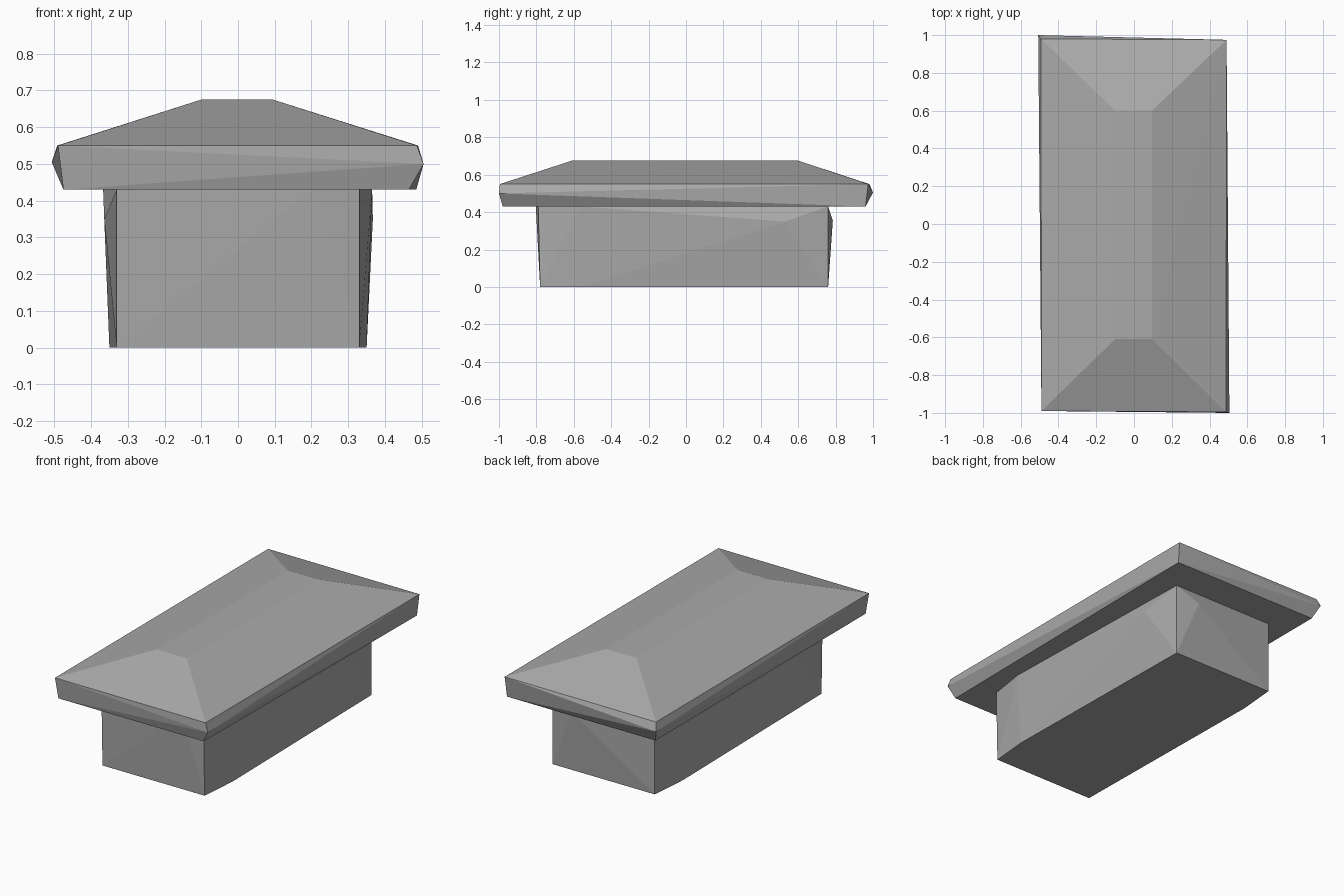
import bpy
import bmesh

if "Cube" in bpy.data.objects:
    bpy.data.objects.remove(bpy.data.objects["Cube"], do_unlink=True)

grey = bpy.data.materials.new("stone_grey")
grey.use_nodes = True
colour = (0.4, 0.4, 0.4, 1)
grey.diffuse_color = colour
grey.node_tree.nodes["Principled BSDF"].inputs["Base Color"].default_value = colour


def hull(name, points):
    """Faceted convex block wrapped around its corner points."""
    bm = bmesh.new()
    for p in points:
        bm.verts.new(p)
    result = bmesh.ops.convex_hull(bm, input=bm.verts)
    spare = {g for g in result["geom_interior"] + result["geom_unused"]
             if isinstance(g, bmesh.types.BMVert)}
    bmesh.ops.delete(bm, geom=list(spare), context="VERTS")
    bmesh.ops.recalc_face_normals(bm, faces=bm.faces)
    mesh = bpy.data.meshes.new(name)
    bm.to_mesh(mesh)
    bm.free()
    mesh.materials.append(grey)
    obj = bpy.data.objects.new(name, mesh)
    bpy.context.collection.objects.link(obj)
    return obj


def ring(corners, z):
    return [(x, y, z) for x, y in corners]


# Body: slightly flared block with worn, bulging sides
TOP = 0.43
body = ring([(0.33, -0.78), (0.35, -0.55), (0.33, 0.76),
             (-0.33, 0.76), (-0.35, 0.53), (-0.33, -0.78)], 0)
body += ring([(0.33, -0.79), (0.365, -0.57), (0.33, 0.76), (-0.33, 0.76),
              (-0.367, 0.55), (-0.33, -0.79), (0.2, -0.803)], TOP)
body += [(0.367, 0.53, 0.35), (-0.364, -0.53, 0.35), (0.19, 0.785, 0.355)]
hull("body", body)

# Lid: overhanging slab with two bulging corners and a hipped top
lid = ring([(-0.475, -0.98), (0.465, -0.98), (0.485, 0.96), (-0.475, 0.96)], TOP)
lid += [(0.505, -1.0, 0.5), (-0.507, 1.0, 0.505)]
lid += ring([(-0.49, -0.99), (0.487, -0.995), (0.49, 0.975), (-0.492, 0.98)], 0.55)
lid += [(x, y, 0.675) for x in (-0.1, 0.095) for y in (-0.61, 0.6)]
hull("lid", lid)
